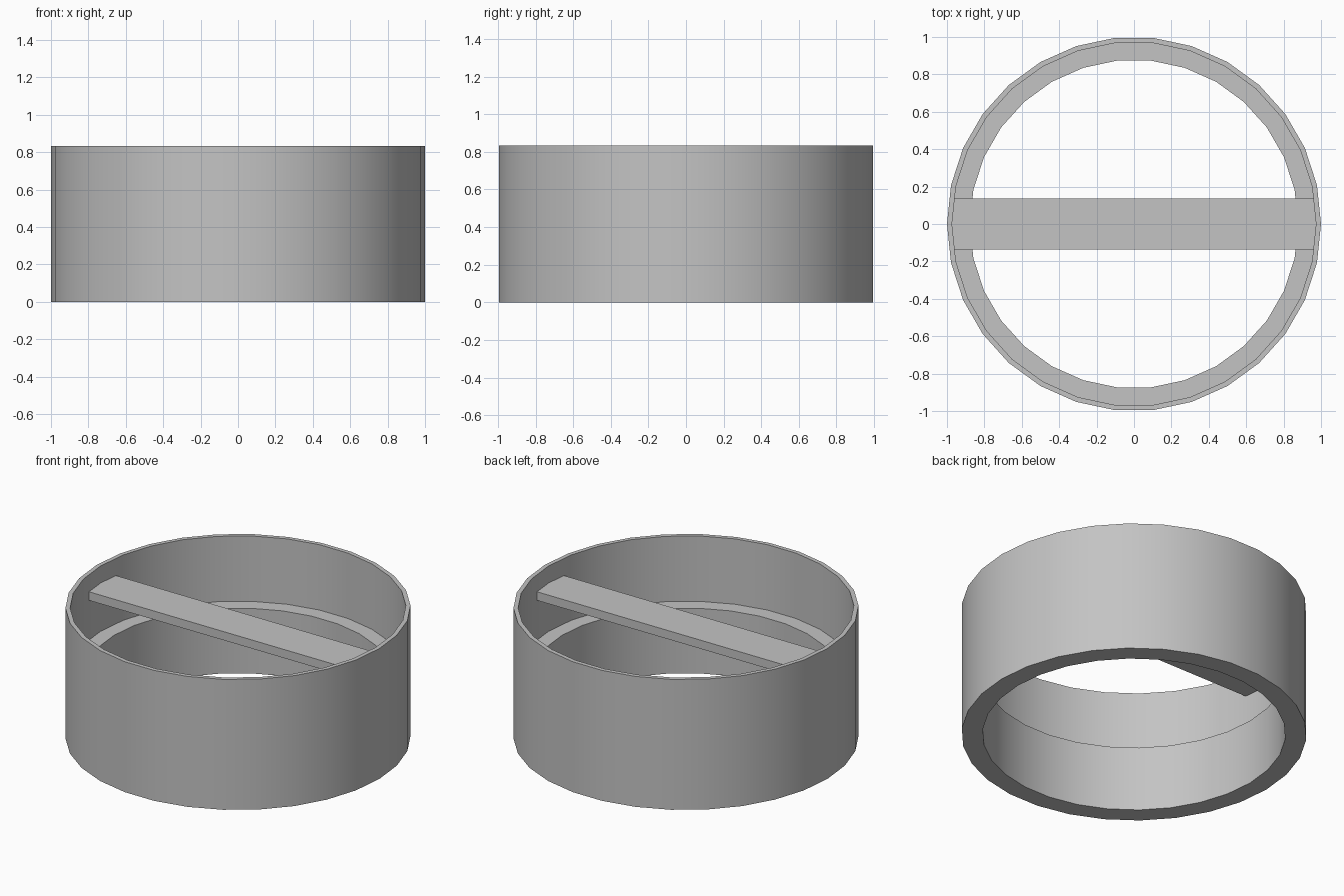
import bpy, bmesh, math

if "Cube" in bpy.data.objects:
    bpy.data.objects.remove(bpy.data.objects["Cube"])

SIDES = 30
R_OUT, R_UP, R_LOW = 1.0, 0.973, 0.878   # outer wall, upper bore, lower bore
H, LEDGE = 0.834, 0.416                  # total height, ledge height
BAR_HALF, BAR_LOW, BAR_TOP = 0.136, 0.67, 0.725

grey = bpy.data.materials.new("light grey")
grey.diffuse_color = (0.55, 0.55, 0.55, 1)
grey.use_nodes = True
grey.node_tree.nodes["Principled BSDF"].inputs["Base Color"].default_value = grey.diffuse_color


def finish(name, bm):
    bmesh.ops.recalc_face_normals(bm, faces=bm.faces)
    mesh = bpy.data.meshes.new(name)
    bm.to_mesh(mesh)
    bm.free()
    obj = bpy.data.objects.new(name, mesh)
    bpy.context.collection.objects.link(obj)
    mesh.materials.append(grey)
    bpy.ops.object.select_all(action='DESELECT')
    obj.select_set(True)
    bpy.context.view_layer.objects.active = obj
    bpy.ops.object.shade_smooth_by_angle(angle=math.radians(30))
    return obj


# Stepped ring: closed profile turned around z
profile = [(R_LOW, 0), (R_OUT, 0), (R_OUT, H), (R_UP, H), (R_UP, LEDGE), (R_LOW, LEDGE)]
bm = bmesh.new()
loops = []
for i in range(SIDES):
    a = 2 * math.pi * i / SIDES
    loops.append([bm.verts.new((r * math.cos(a), r * math.sin(a), z)) for r, z in profile])
for i in range(SIDES):
    p, q = loops[i], loops[(i + 1) % SIDES]
    for j in range(len(profile)):
        k = (j + 1) % len(profile)
        bm.faces.new((p[j], q[j], q[k], p[k]))
finish("ring_wall", bm)

# Crossbar: its ends follow the faceted bore of the wall
step = 2 * math.pi / SIDES
x_edge = R_UP - BAR_HALF * math.tan(step / 2)
outline = [(x_edge, -BAR_HALF), (R_UP, 0), (x_edge, BAR_HALF),
           (-x_edge, BAR_HALF), (-R_UP, 0), (-x_edge, -BAR_HALF)]
bm = bmesh.new()
base = bm.faces.new([bm.verts.new((x, y, BAR_LOW)) for x, y in outline])
top = bmesh.ops.extrude_face_region(bm, geom=[base])["geom"]
bmesh.ops.translate(bm, vec=(0, 0, BAR_TOP - BAR_LOW),
                    verts=[v for v in top if isinstance(v, bmesh.types.BMVert)])
# drop the hidden faces that would lie against the wall
bm.normal_update()
hidden = [f for f in bm.faces if abs(f.normal.x) > 0.9]
bmesh.ops.delete(bm, geom=hidden, context='FACES_ONLY')
if not any(abs(f.calc_center_median().z - BAR_LOW) < 1e-4 for f in bm.faces):
    bm.faces.new([v for v in bm.verts if abs(v.co.z - BAR_LOW) < 1e-4])
finish("crossbar", bm)
